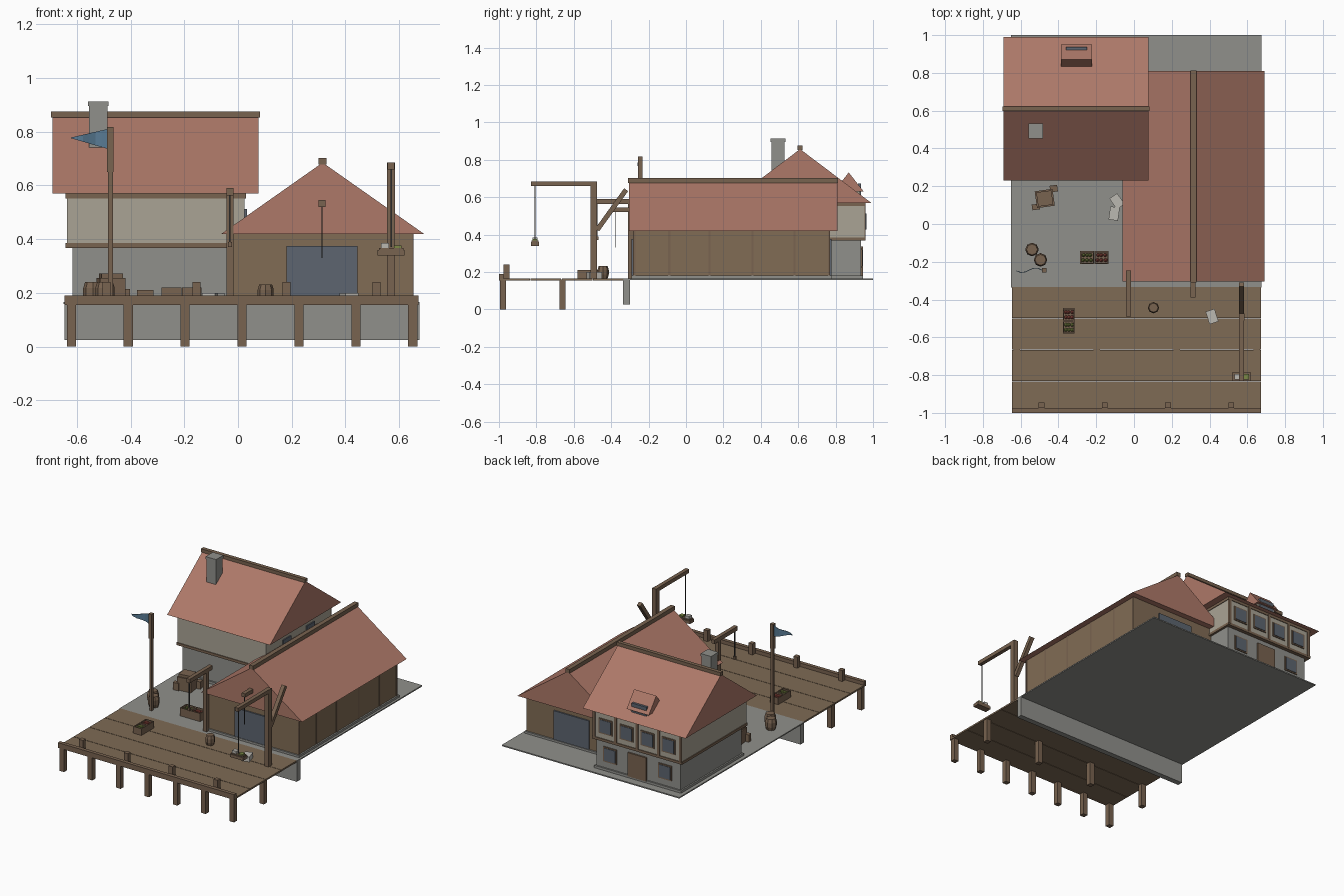
import bpy, bmesh, math, random
from mathutils import Vector, Matrix

if "Cube" in bpy.data.objects:
    bpy.data.objects.remove(bpy.data.objects["Cube"])

random.seed(3)
COL = dict(roof=(.42, .19, .14), wood=(.19, .125, .08), deck=(.21, .145, .09), wall=(.22, .15, .09),
           stone=(.28, .28, .26), cream=(.40, .37, .30), door=(.11, .13, .16), flag=(.10, .20, .30),
           red=(.35, .08, .06), green=(.2, .25, .06), rope=(.06, .06, .06), sack=(.5, .48, .44))
MATS = {}
for key, c in COL.items():
    MATS[key] = bpy.data.materials.new(key)
    MATS[key].diffuse_color = (*c, 1)


def finish(name, bm, mat):
    bmesh.ops.recalc_face_normals(bm, faces=bm.faces)
    me = bpy.data.meshes.new(name)
    bm.to_mesh(me)
    bm.free()
    me.materials.append(MATS[mat])
    ob = bpy.data.objects.new(name, me)
    bpy.context.collection.objects.link(ob)
    return ob


def box(name, x0, x1, y0, y1, z0, z1, mat, rot=0):
    bm = bmesh.new()
    bmesh.ops.create_cube(bm, size=1)
    c = Vector(((x0 + x1) / 2, (y0 + y1) / 2, (z0 + z1) / 2))
    m = Matrix.Translation(c) @ Matrix.Rotation(math.radians(rot), 4, 'Z') @ Matrix.Diagonal((x1 - x0, y1 - y0, z1 - z0, 1))
    bm.transform(m)
    return finish(name, bm, mat)


def beam(name, a, b, w, mat):
    """square bar between two points"""
    a, b = Vector(a), Vector(b)
    bm = bmesh.new()
    bmesh.ops.create_cube(bm, size=1)
    q = (b - a).to_track_quat('Z', 'X').to_matrix().to_4x4()
    bm.transform(Matrix.Translation((a + b) / 2) @ q @ Matrix.Diagonal((w, w, (b - a).length, 1)))
    return finish(name, bm, mat)


def gable(name, x0, x1, y0, y1, z0, z1, axis, mat='roof'):
    """solid triangular roof with its ridge along the given axis"""
    bm = bmesh.new()
    if axis == 'x':
        ends = [[(x, y0, z0), (x, y1, z0), (x, (y0 + y1) / 2, z1)] for x in (x0, x1)]
    else:
        ends = [[(x0, y, z0), (x1, y, z0), ((x0 + x1) / 2, y, z1)] for y in (y0, y1)]
    a, b = [[bm.verts.new(p) for p in e] for e in ends]
    bm.faces.new(a)
    bm.faces.new(b)
    for i in range(3):
        j = (i + 1) % 3
        bm.faces.new((a[i], a[j], b[j], b[i]))
    return finish(name, bm, mat)


def barrel(name, x, y, r, h, z=.166):
    bm = bmesh.new()
    rings = []
    for f, k in ((0, .8), (.3, 1), (.7, 1), (1, .8)):
        rings.append([bm.verts.new((x + r * k * math.cos(i * math.pi / 4), y + r * k * math.sin(i * math.pi / 4), z + h * f))
                      for i in range(8)])
    for a, b in zip(rings, rings[1:]):
        for i in range(8):
            bm.faces.new((a[i], a[(i + 1) % 8], b[(i + 1) % 8], b[i]))
    bm.faces.new(rings[0])
    bm.faces.new(rings[-1])
    finish(name, bm, 'wood')


def crate(name, x, y, sx, sy, z, h, fill):
    """open crate with produce"""
    t = .006
    box(name + "_floor", x - sx, x + sx, y - sy, y + sy, z, z + h * .5, 'wood')
    for s in (-1, 1):
        box(name + "_side", x + s * (sx - t / 2) - t / 2, x + s * (sx - t / 2) + t / 2, y - sy, y + sy, z, z + h, 'wood')
        box(name + "_end", x - sx, x + sx, y + s * (sy - t / 2) - t / 2, y + s * (sy - t / 2) + t / 2, z, z + h, 'wood')
    bm = bmesh.new()
    for i in (-1, 0, 1):
        for j in (-1, 1):
            p = (x + i * sx * .52 + random.uniform(-.003, .003), y + j * sy * .4, z + h * .75)
            bmesh.ops.create_icosphere(bm, subdivisions=1, radius=.011, matrix=Matrix.Translation(p))
    finish(name + "_produce", bm, fill)


G = .166   # ground level

# quay
box("quay_floor", -.65, .675, -.335, 1, .158, G, 'stone')
box("quay_wall", -.645, .675, -.337, -.30, .025, .16, 'stone')

# dock
for i in range(4):
    y = -.998 + i * .167
    box("dock_plank", -.645, .672, y, y + .164, .155, G, 'deck')
box("dock_curb", -.645, .672, -1, -.975, .155, .19, 'wood')
for i in range(7):
    x = -.62 + i * .2117
    box("dock_pile", x - .017, x + .017, -.995, -.962, 0, .16, 'wood')
    if i % 2 == 0:
        box("dock_pile", x - .017, x + .017, -.677, -.643, 0, .16, 'wood')
for x in (-.49, -.155, .18, .515):
    box("mooring_post", x - .015, x + .015, -.975, -.945, G, .24, 'wood')

# warehouse
box("warehouse_plinth", -.05, .66, -.292, .78, G, .18, 'stone')
box("warehouse_walls", -.04, .65, -.283, .77, G, .425, 'wall')
gable("warehouse_roof", -.062, .692, -.305, .81, .42, .685, 'y')
box("warehouse_ridge", .30, .33, -.31, .812, .677, .703, 'wood')
box("warehouse_front_door", .18, .445, -.292, -.28, .182, .375, 'door')
box("warehouse_back_door", .18, .445, .765, .779, .182, .375, 'door')
for y in (-.277, -.09, .125, .355, .58, .764):
    for x in (-.04, .65):
        box("wall_batten", x - .003, x + .003, y - .006, y + .006, .18, .42, 'wood')
box("hoist_beam", .30, .326, -.39, -.25, .52, .545, 'wood')
beam("hoist_rope", (.313, -.378, .33), (.313, -.378, .53), .004, 'rope')

# house
box("house_plinth", -.625, .025, .275, .945, G, .182, 'stone')
box("house_lower_storey", -.615, .015, .285, .935, G, .375, 'stone')
box("house_upper_storey", -.637, .025, .265, .955, .37, .575, 'cream')
box("storey_band", -.642, .03, .26, .96, .368, .385, 'wood')
box("eaves_band", -.641, .029, .261, .959, .552, .572, 'wood')
gable("house_roof", -.69, .077, .23, .99, .57, .857, 'x')
box("house_ridge", -.695, .081, .597, .623, .852, .875, 'wood')
box("chimney", -.555, -.485, .457, .527, .6, .905, 'stone')
box("chimney_cap", -.559, -.481, .453, .531, .895, .913, 'stone')

# house windows, timber frame and back door
def window(x, z, y, s=.042):
    box("window_frame", x - s - .008, x + s + .008, y - .004, y + .006, z - s - .008, z + s + .008, 'wood')
    box("window_pane", x - s, x + s, y, y + .009, z - s, z + s, 'door')

for i in range(4):
    window(-.541 + i * .1567, .47, .955)
for i in range(5):
    x = -.628 + i * .161
    box("frame_post", x - .009, x + .009, .95, .961, .38, .56, 'wood')
for x in (-.50, -.09):
    window(x, .275, .935)
box("house_back_door", -.365, -.225, .93, .946, .175, .335, 'wood')
for y in (.48, .73):
    box("side_window", .02, .033, y - .042, y + .042, .43, .512, 'door')

# dormer
gable("dormer_roof", -.387, -.222, .79, .95, .63, .732, 'x')
box("dormer_body", -.372, -.237, .82, .93, .57, .65, 'cream')
box("dormer_window", -.36, -.25, .92, .936, .6, .672, 'door')
box("dormer_sill", -.37, -.24, .92, .945, .592, .602, 'wood')

# dock crane with hanging pallet
box("crane_post", .555, .585, -.51, -.475, G, .685, 'wood')
box("crane_arm", .557, .583, -.83, -.475, .66, .685, 'wood')
beam("crane_brace", (.57, -.475, .425), (.57, -.32, .64), .026, 'wood')
beam("crane_rope", (.57, -.807, .37), (.57, -.807, .67), .005, 'rope')
box("crane_pallet", .52, .62, -.83, -.785, .34, .36, 'wood')
box("pallet_rim", .525, .615, -.826, -.789, .36, .367, 'wood')
box("pallet_sack", .532, .562, -.822, -.793, .366, .385, 'sack')
box("pallet_produce", .58, .608, -.822, -.793, .366, .376, 'green')

# corner hoist beside the warehouse
box("corner_hoist_post", -.043, -.017, -.31, -.284, G, .585, 'wood')
box("corner_hoist_arm", -.043, -.017, -.49, -.245, .563, .59, 'wood')
beam("corner_hoist_rope", (-.03, -.475, .375), (-.03, -.475, .57), .006, 'rope')
box("corner_hoist_hook", -.038, -.022, -.483, -.467, .37, .39, 'wood')

# flagpole and waving pennant
box("flagpole", -.484, -.466, -.254, -.236, G, .66, 'wood')
box("flagpole_top", -.488, -.464, -.257, -.233, .65, .818, 'wood')
bm = bmesh.new()
rows = []
for i in range(7):
    f = i / 6
    x, y, h = -.485 - .137 * f, -.245 + .012 * math.sin(f * 6), .037 * (1 - f * .97)
    zc = .773 + .004 * f
    rows.append([bm.verts.new((x, y + d, zc + s * h)) for s, d in ((-1, -.002), (1, -.002), (1, .002), (-1, .002))])
for a, b in zip(rows, rows[1:]):
    for i in range(4):
        bm.faces.new((a[i], a[(i + 1) % 4], b[(i + 1) % 4], b[i]))
bm.faces.new(rows[0])
bm.faces.new(rows[-1])
finish("pennant", bm, 'flag')

# goods on quay and dock
barrel("barrel", -.54, -.135, .036, .075)
barrel("barrel", -.495, -.19, .036, .075)
barrel("barrel", .103, -.443, .03, .065)
crate("crate_green", -.248, -.178, .037, .034, G, .055, 'green')
crate("crate_red", -.172, -.178, .037, .034, G, .055, 'red')
crate("crate_red", -.345, -.48, .031, .034, G, .045, 'red')
crate("crate_green", -.345, -.547, .031, .034, G, .045, 'green')
box("big_crate", -.52, -.425, .09, .18, G, .255, 'wood', 8)
box("big_crate_lid", -.513, -.432, .097, .173, .255, .273, 'wood', 8)
box("small_crate", -.54, -.50, .075, .105, G, .215, 'wood', 8)
box("small_crate", -.445, -.405, .17, .205, G, .215, 'wood', 8)
for x, y, r in ((-.09, .12, 35), (-.105, .055, -8), (.413, -.49, 18)):
    box("sack", x - .025, x + .025, y - .035, y + .035, G, .2, 'sack', r)

for m in bpy.data.materials:
    if m.users and not m.is_grease_pencil:
        m.use_nodes = True
        m.node_tree.nodes["Principled BSDF"].inputs["Base Color"].default_value = m.diffuse_color
